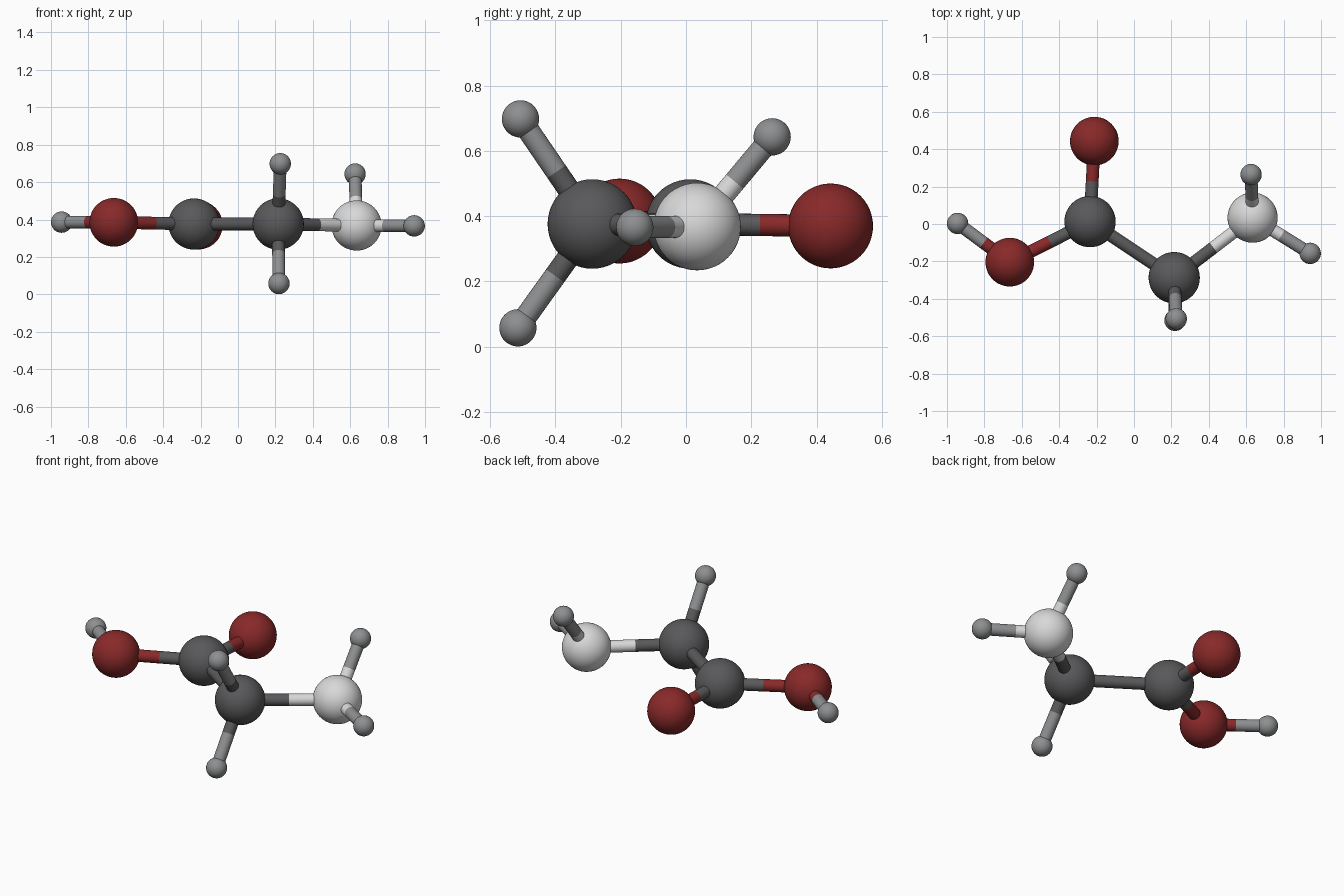
import bpy
from mathutils import Vector

cube = bpy.data.objects.get("Cube")
if cube:
    bpy.data.objects.remove(cube, do_unlink=True)


def material(name, colour):
    mat = bpy.data.materials.new(name)
    mat.use_nodes = True
    mat.diffuse_color = (*colour, 1)
    mat.node_tree.nodes["Principled BSDF"].inputs["Base Color"].default_value = (*colour, 1)
    return mat


# Element: material and ball radius
ELEMENTS = {
    "carbon": (material("dark grey", (0.10, 0.10, 0.105)), 0.137),
    "oxygen": (material("deep red", (0.25, 0.022, 0.022)), 0.13),
    "nitrogen": (material("off white", (0.69, 0.69, 0.69)), 0.134),
    "hydrogen": (material("mid grey", (0.27, 0.275, 0.28)), 0.057),
}
BOND_RADIUS = 0.034

# Atom: element and centre
ATOMS = {
    "acid_carbon": ("carbon", (-0.235, 0.013, 0.376)),
    "middle_carbon": ("carbon", (0.215, -0.287, 0.376)),
    "amine_nitrogen": ("nitrogen", (0.634, 0.034, 0.368)),
    "double_oxygen": ("oxygen", (-0.212, 0.443, 0.37)),
    "acid_oxygen": ("oxygen", (-0.664, -0.204, 0.385)),
    "acid_hydrogen": ("hydrogen", (-0.943, 0.003, 0.386)),
    "upper_amine_hydrogen": ("hydrogen", (0.626, 0.264, 0.643)),
    "side_amine_hydrogen": ("hydrogen", (0.942, -0.157, 0.366)),
    "upper_carbon_hydrogen": ("hydrogen", (0.226, -0.507, 0.698)),
    "lower_carbon_hydrogen": ("hydrogen", (0.219, -0.515, 0.058)),
}

BONDS = [
    ("acid_carbon", "middle_carbon"),
    ("acid_carbon", "double_oxygen"),
    ("acid_carbon", "acid_oxygen"),
    ("acid_oxygen", "acid_hydrogen"),
    ("middle_carbon", "amine_nitrogen"),
    ("middle_carbon", "upper_carbon_hydrogen"),
    ("middle_carbon", "lower_carbon_hydrogen"),
    ("amine_nitrogen", "upper_amine_hydrogen"),
    ("amine_nitrogen", "side_amine_hydrogen"),
]


def finish(name, mat):
    obj = bpy.context.object
    obj.name = name
    obj.data.materials.append(mat)
    bpy.ops.object.shade_smooth_by_angle()
    return obj


def rod(name, start, end, mat):
    axis = end - start
    bpy.ops.mesh.primitive_cylinder_add(
        vertices=24, radius=BOND_RADIUS, depth=axis.length,
        location=(start + end) / 2,
        rotation=axis.to_track_quat("Z", "Y").to_euler())
    finish(name, mat)


# Balls
for name, (element, centre) in ATOMS.items():
    mat, radius = ELEMENTS[element]
    bpy.ops.mesh.primitive_uv_sphere_add(
        segments=48, ring_count=24, radius=radius, location=centre)
    finish(name, mat)

# Rods, each half taking the colour of the ball it meets
for a, b in BONDS:
    start, end = Vector(ATOMS[a][1]), Vector(ATOMS[b][1])
    middle = (start + end) / 2
    for near, far, point in ((a, b, start), (b, a, end)):
        rod(f"rod_{near}_to_{far}", point, middle, ELEMENTS[ATOMS[near][0]][0])
